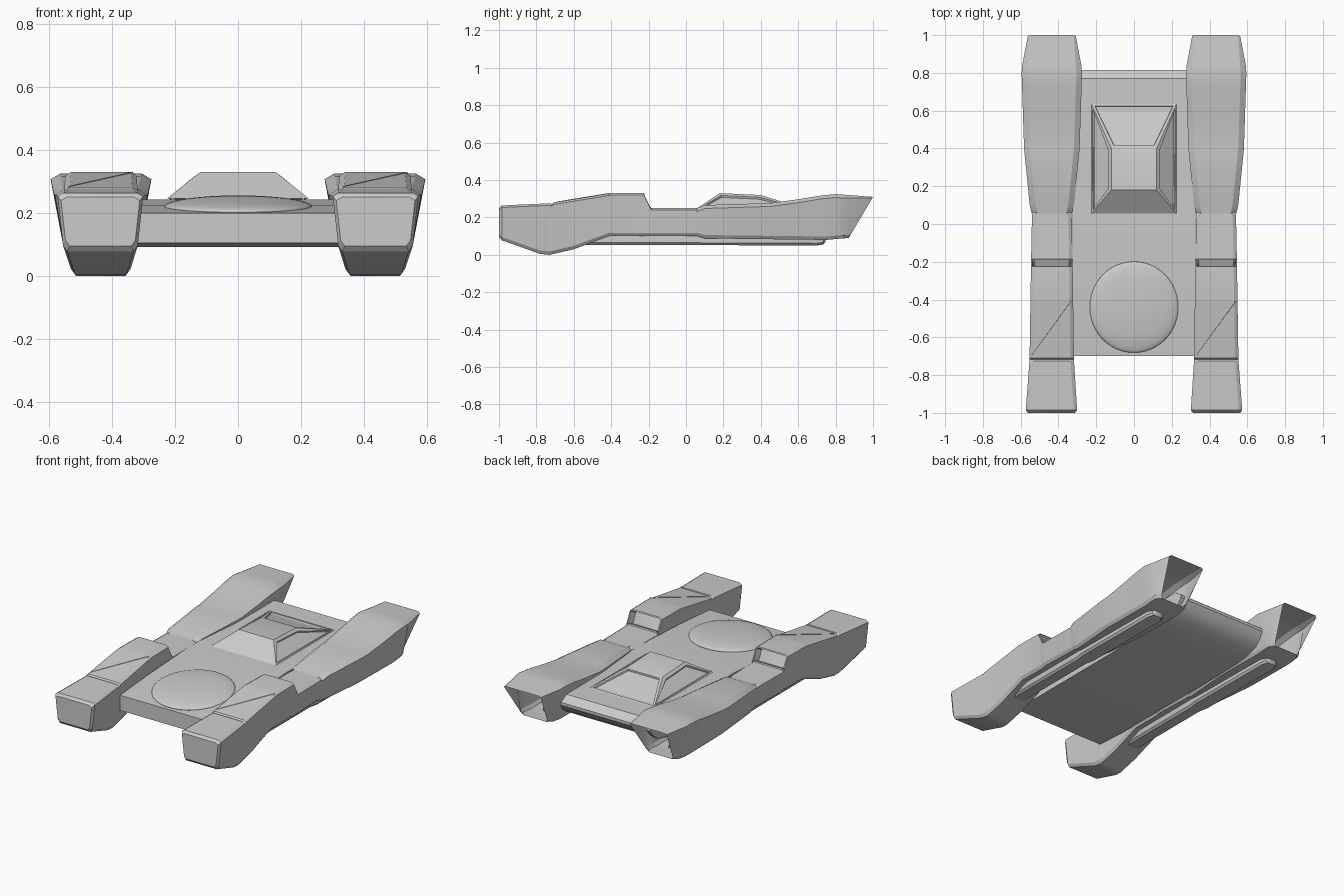
import bpy, bmesh, math

if "Cube" in bpy.data.objects:
    bpy.data.objects.remove(bpy.data.objects["Cube"])


def finish(name, bm, mirror=False, angle=25):
    bmesh.ops.recalc_face_normals(bm, faces=bm.faces)
    mesh = bpy.data.meshes.new(name)
    bm.to_mesh(mesh)
    bm.free()
    ob = bpy.data.objects.new(name, mesh)
    bpy.context.collection.objects.link(ob)
    if mirror:
        ob.modifiers.new("mirror", 'MIRROR').use_mirror_merge = False
    bpy.ops.object.select_all(action='DESELECT')
    ob.select_set(True)
    bpy.context.view_layer.objects.active = ob
    bpy.ops.object.shade_smooth_by_angle(angle=math.radians(angle))
    return ob


def lerp(table, y):
    for (a, va), (b, vb) in zip(table, table[1:]):
        if y <= b:
            return va + (vb - va) * max(0, (y - a) / (b - a))
    return table[-1][1]


def skin(bm, rings, cap_start=True, cap_end=True):
    vs = [[bm.verts.new(p) for p in r] for r in rings]
    n = len(vs[0])
    for a, b in zip(vs, vs[1:]):
        for i in range(n):
            bm.faces.new((a[i], a[(i + 1) % n], b[(i + 1) % n], b[i]))
    if cap_start:
        bm.faces.new(vs[0])
    if cap_end:
        bm.faces.new(vs[-1])


# Side pods: profiles along y, lofted, open at the slanted tail
TOP = [(-1, .25), (-.985, .264), (-.725, .276), (-.717, .27), (-.709, .28), (-.4, .33), (-.225, .33),
       (-.185, .25), (.06, .25), (.1, .266), (.45, .277), (.6, .297), (.72, .317), (.8, .325), (1, .31)]
BOTTOM = [(-1, .095), (-.985, .078), (-.78, .005), (-.73, .0), (-.6, .03), (-.41, .1), (.06, .1),
          (.1, .088), (.75, .08), (.86, .09), (1, .09)]
OUTER = [(-1, .562), (-.985, .573), (-.72, .553), (-.2, .545), (.05, .54), (.1, .552),
         (.4, .582), (.8, .595), (.84, .592), (1, .562)]
INNER = [(-1, .312), (-.985, .301), (-.72, .318), (-.2, .325), (.05, .33), (.1, .318),
         (.4, .288), (.8, .275), (.84, .279), (1, .308)]
TAPER = [(-1, .11), (-.2, .11), (.1, .15), (1, .18)]


def section(y, slanted=False):
    zt, zb = lerp(TOP, y), lerp(BOTTOM, y)
    xi, xo = lerp(INNER, y), lerp(OUTER, y)
    t = lerp(TAPER, y) * (zt - zb)
    c = .03 if y > .05 else .018
    if slanted:
        c = .012
    h = c * .6
    pts = [(xi + c, zt), (xo - c, zt), (xo, zt - h), (xo - t + .003, zb + .018), (xo - t - .01, zb),
           (xi + t + .01, zb), (xi + t - .003, zb + .018), (xi, zt - h)]
    return [(x, .87 + (z - .09) * .13 / .22 if slanted else y, z) for x, z in pts]


stations = sorted({y for tb in (TOP, BOTTOM, OUTER, INNER) for y, _ in tb if y < .85})
bm = bmesh.new()
skin(bm, [section(y) for y in stations] + [section(1, True)], cap_end=False)
bmesh.ops.recalc_face_normals(bm, faces=bm.faces)
# recessed opening under the hood at the back of the raised front housing
step = [f for f in bm.faces if len(f.verts) == 4 and f.normal.y > .6
        and f.normal.z > .2 and -.23 < f.calc_center_median().y < -.18]
bmesh.ops.inset_region(bm, faces=step, thickness=.008, depth=0)
bmesh.ops.inset_region(bm, faces=step, thickness=.002, depth=-.04)
finish("side_pod", bm, True)

# Rails under the pods, wider towards the tail
bm = bmesh.new()
rings = []
for y, w, zt, zb in [(-.58, .03, .1, .06), (-.54, .045, .1, .054), (.04, .045, .11, .054),
                     (.1, .055, .1, .052), (.7, .055, .092, .05), (.735, .04, .092, .055), (.745, .025, .09, .07)]:
    rings.append([(.435 + s * k, y, z) for s, k, z in
                  [(-1, w, zt), (-1, w, zb + .012), (-1, w - .012, zb), (1, w - .012, zb), (1, w, zb + .012), (1, w, zt)]])
skin(bm, rings)
finish("pod_rail", bm, True)

# Thin diagonal panel seams on the front pod tops
for side, x0 in (("left", -.55), ("right", .322)):
    bm = bmesh.new()
    skin(bm, [[(x + dx, y, z + dz) for dx, dz in ((-.004, -.01), (0, .003), (.004, -.01))]
              for x, y, z in ((x0 + .012, -.69, .282), (x0 + .216, -.41, .328))])
    finish("panel_seam_" + side, bm)

# Deck between the pods, underside curving up to the tail lip
deck = [(-.7, .105), (-.7, .2), (-.4, .225), (0, .243), (.77, .243), (.815, .208), (.815, .19),
        (.79, .155), (.74, .118), (.66, .098), (.55, .092), (-.5, .092)]
bm = bmesh.new()
skin(bm, [[(x, y, z) for y, z in deck] for x in (-.325, .325)])
finish("deck", bm, angle=30)

# Shallow dome on the front deck
bm = bmesh.new()
bmesh.ops.create_uvsphere(bm, u_segments=48, v_segments=24, radius=1)
dome = finish("deck_dome", bm, angle=60)
dome.scale = (.235, .242, .032)
dome.location = (0, -.44, .22)
dome.rotation_euler.x = math.atan2(.05, .75)

# Cabin with recessed rear and side windows
bm = bmesh.new()
base = [bm.verts.new(p) for p in [(-.225, .055, .246), (.225, .055, .246), (.225, .635, .246), (-.225, .635, .246)]]
roof = [bm.verts.new(p) for p in [(-.12, .18, .33), (.12, .18, .33), (.12, .4, .32), (-.12, .4, .32)]]
bm.faces.new(roof)
bm.faces.new(base[::-1])
walls = [bm.faces.new((base[i], base[(i + 1) % 4], roof[(i + 1) % 4], roof[i])) for i in range(4)]
bmesh.ops.recalc_face_normals(bm, faces=bm.faces)
bmesh.ops.inset_individual(bm, faces=walls[1:], thickness=.022, depth=0)
bmesh.ops.inset_individual(bm, faces=walls[1:], thickness=.004, depth=-.01)
finish("cabin", bm)
